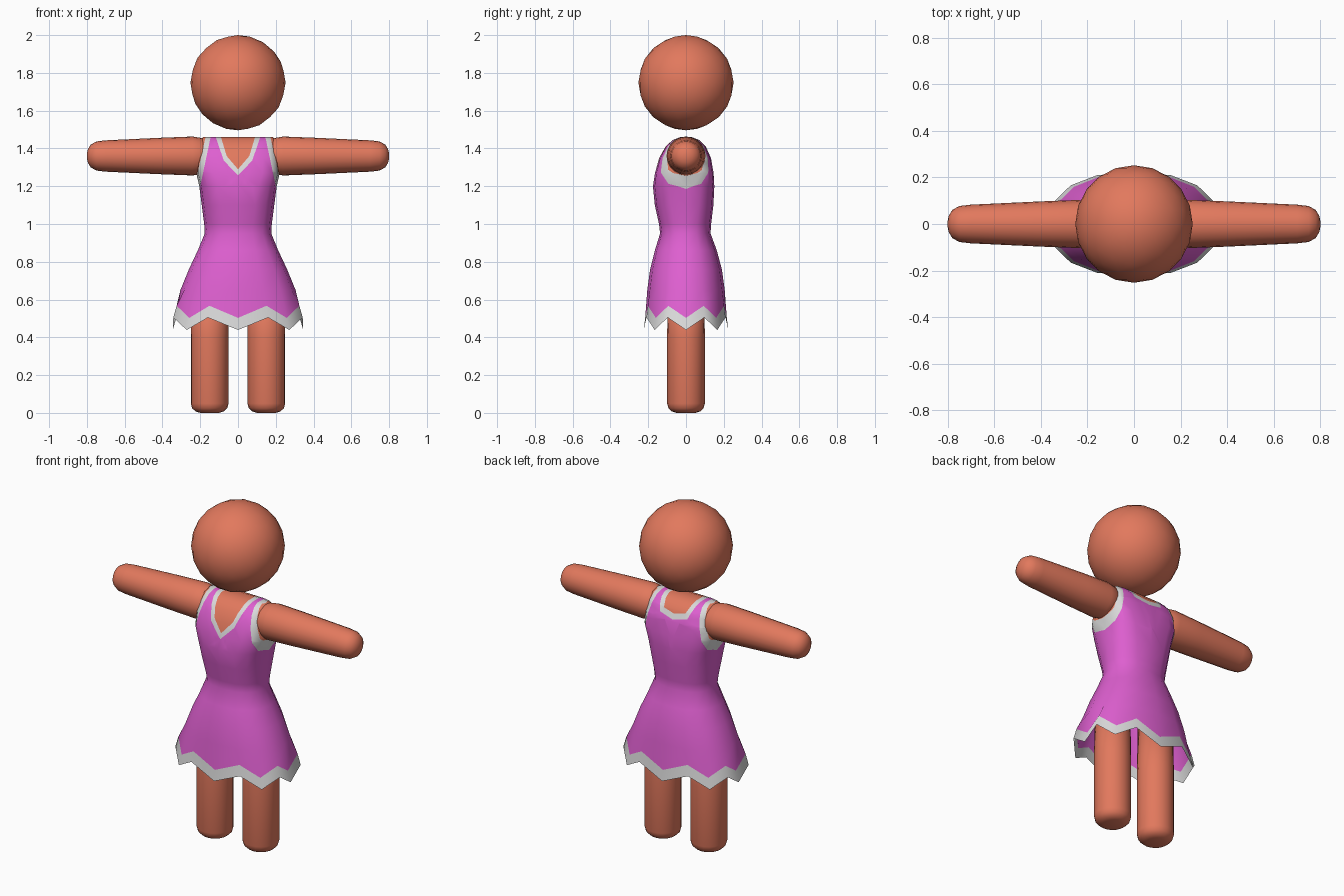
import bpy, bmesh, math
from mathutils import Matrix, Vector

cube = bpy.data.objects.get("Cube")
if cube:
    bpy.data.objects.remove(cube, do_unlink=True)


def material(name, rgb):
    m = bpy.data.materials.new(name)
    m.use_nodes = True
    m.diffuse_color = (*rgb, 1)
    m.node_tree.nodes["Principled BSDF"].inputs["Base Color"].default_value = (*rgb, 1)
    return m


skin = material("warm_skin", (0.76, 0.19, 0.11))
pink = material("pink_cloth", (0.73, 0.115, 0.63))
white = material("white_trim", (0.7, 0.7, 0.7))


def finish(bm, name, mats):
    """Turn a bmesh into a smooth shaded object."""
    mesh = bpy.data.meshes.new(name)
    for f in bm.faces:
        f.smooth = True
    bm.to_mesh(mesh)
    bm.free()
    for m in mats:
        mesh.materials.append(m)
    obj = bpy.data.objects.new(name, mesh)
    bpy.context.collection.objects.link(obj)
    return obj


def bridge(bm, rings, cap_start, cap_end):
    """Skin a list of equal rings of points."""
    loops = [[bm.verts.new(p) for p in r] for r in rings]
    n = len(loops[0])
    for a, b in zip(loops, loops[1:]):
        for i in range(n):
            j = (i + 1) % n
            bm.faces.new((a[i], a[j], b[j], b[i]))
    if cap_start:
        bm.faces.new(loops[0][::-1])
    if cap_end:
        bm.faces.new(loops[-1])


def limb(name, profile, matrix):
    """Round limb from (height, radius) pairs, placed by a matrix."""
    bm = bmesh.new()
    turn = [math.tau * i / 20 for i in range(20)]
    bridge(bm, [[(r * math.cos(t), r * math.sin(t), h) for t in turn]
                for h, r in profile], True, True)
    bm.transform(matrix)
    return finish(bm, name, [skin])


# Head
bm = bmesh.new()
bmesh.ops.create_icosphere(bm, subdivisions=3, radius=0.252,
                           matrix=Matrix.Translation((0, 0, 1.748)))
finish(bm, "head", [skin])

# Arms and legs
arm = [(0.14, 0.06), (0.19, 0.095), (0.24, 0.103), (0.4, 0.097), (0.7, 0.083),
       (0.75, 0.077), (0.78, 0.06), (0.795, 0.035), (0.8, 0.012)]
leg = [(0, 0.05), (0.008, 0.075), (0.025, 0.093), (0.05, 0.1), (0.4, 0.1), (0.72, 0.095)]
for side, sx in (("left", 1), ("right", -1)):
    limb(side + "_arm", arm,
         Matrix.Translation((0, 0, 1.36)) @ Matrix.Rotation(sx * math.pi / 2, 4, 'Y'))
    limb(side + "_leg", leg, Matrix.Translation((sx * 0.15, 0, 0)))

# Torso and dress: height, half width, front depth, back depth, squareness, hem zigzag
SECTIONS = [
    (0.472, 0.367, 0.224, 0.224, 2.3, 0.033),
    (0.535, 0.348, 0.216, 0.216, 2.3, 0.032),
    (0.65, 0.305, 0.205, 0.205, 2.3, 0),
    (0.76, 0.26, 0.19, 0.19, 2.3, 0),
    (0.86, 0.213, 0.165, 0.163, 2.3, 0),
    (0.95, 0.176, 0.137, 0.13, 2.3, 0),
    (1.0, 0.179, 0.143, 0.133, 2.4, 0),
    (1.1, 0.192, 0.165, 0.145, 2.6, 0),
    (1.2, 0.205, 0.175, 0.15, 3, 0),
    (1.27, 0.221, 0.164, 0.146, 3.6, 0),
    (1.35, 0.215, 0.142, 0.132, 4, 0),
    (1.41, 0.205, 0.108, 0.105, 4, 0),
    (1.445, 0.195, 0.07, 0.07, 4, 0),
    (1.46, 0.185, 0.03, 0.03, 4, 0),
]


def section(z, width, front, back, power, zigzag):
    ring = []
    for i in range(16):
        t = math.tau * i / 16
        c, s = round(math.cos(t), 5), round(math.sin(t), 5)
        x = width * math.copysign(abs(c) ** (2 / power), c)
        y = (back if s > 0 else front) * math.copysign(abs(s) ** (2 / power), s)
        if zigzag and s == 0:
            x *= 0.94
        ring.append((x, y, z + (zigzag if i % 2 else -zigzag)))
    return ring


bm = bmesh.new()
bridge(bm, [section(*s) for s in SECTIONS], False, True)
for f in bm.faces:
    f.material_index = 2 if f.calc_center_median().z < 0.53 else 1

# Trim lines as (x, z) polylines, mirrored across x
NECK = {
    -1: ([(0, 1.29), (0.06, 1.36), (0.09, 1.46)], [(0, 1.258), (0.075, 1.335), (0.118, 1.46)]),
    1: ([(0, 1.39), (0.07, 1.405), (0.09, 1.46)], [(0, 1.36), (0.09, 1.38), (0.118, 1.46)]),
}
ARMHOLE = ([(0.222, 1.235), (0.172, 1.46)], [(0.2, 1.2), (0.145, 1.46)])


def cut(a, b, keep):
    """Split the chosen faces along a line and its mirror image."""
    for sx in (1, -1):
        faces = [f for f in bm.faces if keep(f.calc_center_median(), sx)]
        geom = set(faces)
        for f in faces:
            geom.update(f.edges)
            geom.update(f.verts)
        bmesh.ops.bisect_plane(bm, geom=list(geom), dist=1e-5,
                               plane_co=Vector((sx * a[0], 0, a[1])),
                               plane_no=Vector((sx * (b[1] - a[1]), 0, a[0] - b[0])))


def beyond(p, line, sign):
    """True where p lies inside every segment of a line."""
    return all(sign * ((b[0] - a[0]) * (p.z - a[1]) - (b[1] - a[1]) * (abs(p.x) - a[0])) > 0
               for a, b in zip(line, line[1:]))


for line in ARMHOLE:
    cut(*line, lambda p, sx: p.z > 1.14 and p.x * sx > 0.05)
for face_side, lines in NECK.items():
    for line in lines:
        for a, b in zip(line, line[1:]):
            cut(a, b, lambda p, sx: p.z > 1.19 and (p.y * face_side > 0 or p.z > 1.459))

# Colour the neckline and armholes
for f in bm.faces:
    p = f.calc_center_median()
    if p.z < 1.15:
        continue
    inner, outer = NECK[1 if p.y > 0 else -1]
    if beyond(p, inner, 1) or beyond(p, ARMHOLE[0], -1):
        f.material_index = 0
    elif beyond(p, outer, 1) or beyond(p, ARMHOLE[1], -1):
        f.material_index = 2
finish(bm, "torso_and_dress", [skin, pink, white])
